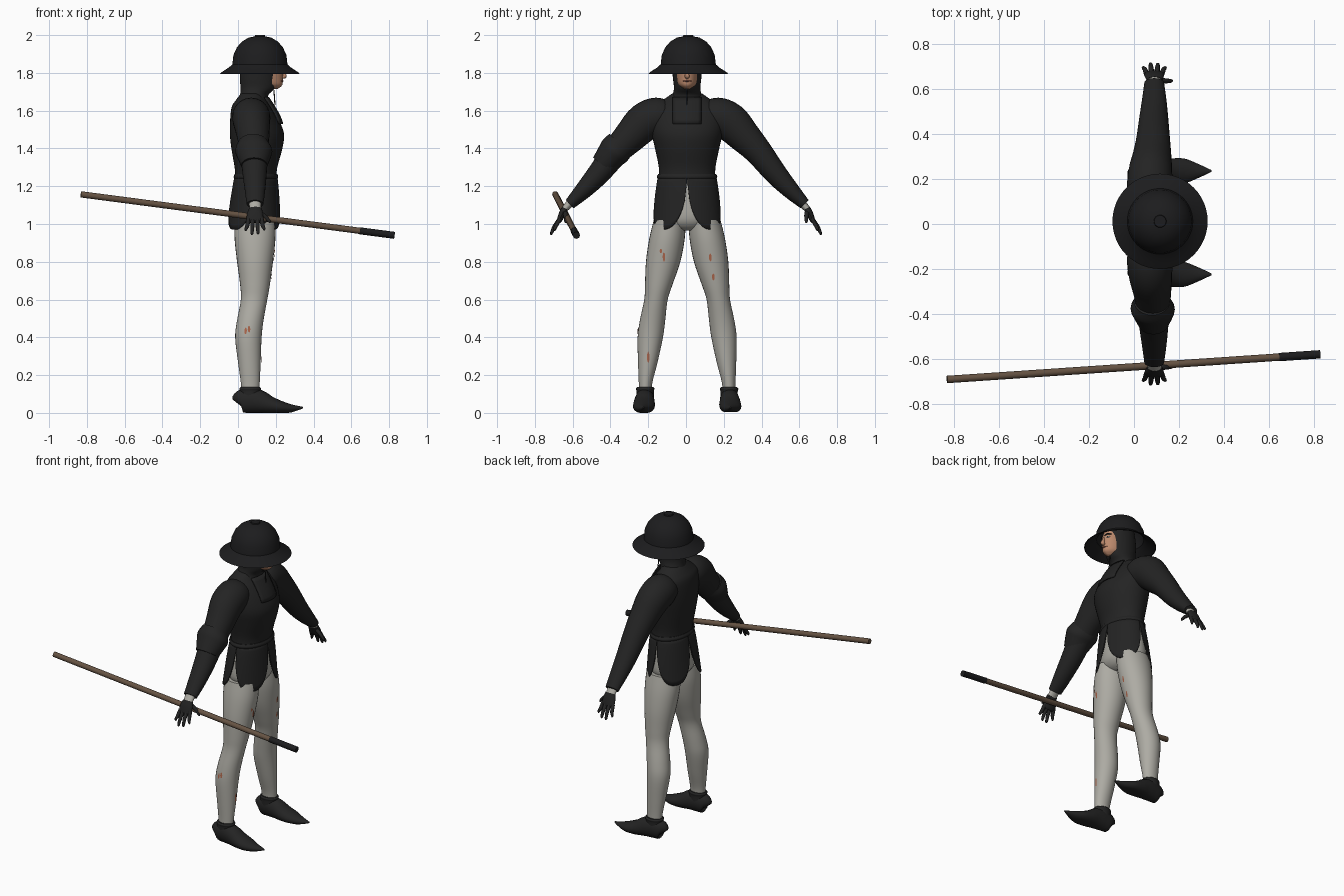
import bpy, bmesh, math
from mathutils import Vector

X, Y, Z = Vector((1, 0, 0)), Vector((0, 1, 0)), Vector((0, 0, 1))
Y0 = 0.006  # body centre line


def material(name, r, g, b):
    m = bpy.data.materials.new(name)
    m.diffuse_color = (r, g, b, 1)
    return m


BLACK = material("black cloth", 0.017, 0.017, 0.017)
HOSE = material("pale hose", 0.42, 0.41, 0.37)
SKIN = material("skin", 0.50, 0.25, 0.15)
WOOD = material("wood", 0.13, 0.085, 0.055)
IRON = material("dark iron", 0.012, 0.012, 0.013)
RED = material("red stain", 0.40, 0.13, 0.07)
LIP = material("lips", 0.28, 0.10, 0.07)
WHITE = material("eye white", 0.55, 0.52, 0.48)


def finish(name, bm, mat, angle=45):
    bmesh.ops.recalc_face_normals(bm, faces=bm.faces)
    me = bpy.data.meshes.new(name)
    bm.to_mesh(me)
    bm.free()
    me.materials.append(mat)
    ob = bpy.data.objects.new(name, me)
    bpy.context.collection.objects.link(ob)
    bpy.ops.object.select_all(action='DESELECT')
    ob.select_set(True)
    bpy.context.view_layer.objects.active = ob
    bpy.ops.object.shade_smooth_by_angle(angle=math.radians(angle))
    return ob


def smooth_rows(rows, steps):
    """Catmull-Rom interpolation of number rows."""
    out = []
    for i in range(len(rows) - 1):
        a, b, c, d = (rows[max(i - 1, 0)], rows[i], rows[i + 1],
                      rows[min(i + 2, len(rows) - 1)])
        for k in range(steps):
            t = k / steps
            out.append([0.5 * (2 * q + (r - p) * t + (2 * p - 5 * q + 4 * r - s) * t * t
                               + (3 * q - p - 3 * r + s) * t ** 3)
                        for p, q, r, s in zip(a, b, c, d)])
    return out + [list(rows[-1])]


def loft(name, rows, mat, u=X, n=24, steps=4, floor=None, flat=False):
    """Closed tube; row = x, y, z, half width along u, half width across u."""
    rows = smooth_rows(rows, steps)
    pts = [Vector(r[:3]) for r in rows]
    bm, rings = bmesh.new(), []
    for i, r in enumerate(rows):
        t = pts[min(i + 1, len(pts) - 1)] - pts[max(i - 1, 0)]
        if flat:
            t = Z
        v = t.cross(u).normalized()
        ring = []
        for k in range(n):
            a = 2 * math.pi * k / n
            p = pts[i] + u * (max(r[3], .001) * math.cos(a)) + v * (max(r[4], .001) * math.sin(a))
            if floor is not None:
                p.z = max(p.z, floor)
            ring.append(bm.verts.new(p))
        rings.append(ring)
    for a, b in zip(rings, rings[1:]):
        for k in range(n):
            bm.faces.new((a[k], a[k - 1], b[k - 1], b[k]))
    bm.faces.new(rings[0])
    bm.faces.new(rings[-1])
    return finish(name, bm, mat)


def column(name, rows, mat, **kw):
    """Upright loft; row = z, centre x, half depth, half width."""
    return loft(name, [(cx, Y0, z, rx, ry) for z, cx, rx, ry in rows], mat, flat=True, **kw)


def sheet(name, fn, nu, nv, mat, thick):
    """Thin solid sheet from a function of u, v in 0..1."""
    bm = bmesh.new()
    g = [[bm.verts.new(fn(i / nu, j / nv)) for j in range(nv + 1)] for i in range(nu + 1)]
    for i in range(nu):
        for j in range(nv):
            bm.faces.new((g[i][j], g[i + 1][j], g[i + 1][j + 1], g[i][j + 1]))
    ob = finish(name, bm, mat)
    m = ob.modifiers.new("thickness", 'SOLIDIFY')
    m.thickness, m.offset = thick, 0
    return ob


# Torso, belt and pelvis
column("doublet", [(1.235, .095, .108, .150), (1.30, .095, .113, .150), (1.40, .10, .135, .170),
                   (1.48, .10, .143, .188), (1.56, .085, .126, .195), (1.62, .07, .103, .175),
                   (1.655, .068, .08, .13), (1.69, .075, .06, .08)], BLACK, n=40)
column("belt", [(1.235, .095, .112, .153), (1.25, .095, .118, .16), (1.265, .095, .112, .153)],
       BLACK, n=40)
column("hips", [(.965, .09, .05, .05), (.985, .09, .085, .12), (1.03, .088, .112, .16),
                (1.12, .09, .112, .158), (1.24, .095, .1, .14)], HOSE, n=32)

# Four rounded skirt panels, split at front, back and sides
for q in range(4):
    def panel(u, v, q=q):
        w = 2 * u - 1
        a = math.radians(45 + 90 * q + 44.5 * w)
        z = 1.25 - v * (0.03 + 0.25 * (1 - abs(w) ** 2.6) ** 0.6)
        f = (1.25 - z) / 0.28
        return (.095 - .012 * f + (.11 + .034 * f ** .8) * math.cos(a),
                Y0 + (.15 + .036 * f ** .7) * math.sin(a), z)
    sheet("skirt_panel", panel, 24, 10, BLACK, .006)

# Hood, face and helmet
column("hood", [(1.62, .08, .088, .10), (1.68, .085, .075, .078), (1.72, .105, .092, .07),
                (1.77, .11, .1, .075), (1.83, .115, .105, .08), (1.9, .12, .1, .08)], BLACK, n=32)
column("face", [(1.715, .15, .06, .02), (1.735, .15, .084, .046), (1.77, .145, .092, .057),
                (1.83, .145, .093, .061), (1.9, .14, .07, .055)], SKIN, n=32)
loft("nose", [(.228, Y0, 1.835, .007, .006), (.24, Y0, 1.80, .009, .01),
              (.245, Y0, 1.782, .013, .012), (.232, Y0, 1.774, .008, .005)], SKIN, u=Y, n=12)
loft("mouth", [(.228, Y0 - .022, 1.757, .002, .003), (.236, Y0, 1.757, .005, .005),
               (.228, Y0 + .022, 1.757, .002, .003)], LIP, u=Z, n=8)
for s in (-1, 1):
    loft("eye", [(.221, Y0 + s * .037, 1.818, .002, .003), (.229, Y0 + s * .026, 1.818, .006, .004),
                 (.234, Y0 + s * .014, 1.818, .002, .003)], WHITE, u=Z, n=8)
    loft("pupil", [(.228, Y0 + s * .026, 1.818, .004, .004),
                   (.234, Y0 + s * .026, 1.818, .004, .004)], BLACK, u=Z, n=10, steps=1)
    loft("eyebrow", [(.217, Y0 + s * .045, 1.834, .002, .003), (.230, Y0 + s * .028, 1.838, .004, .004),
                     (.238, Y0 + s * .01, 1.832, .003, .003)], BLACK, u=Z, n=8)

bm = bmesh.new()
profile = [(0, 2.0), (.026, 2.0), (.028, 1.993), (.06, 1.987), (.095, 1.966), (.122, 1.935),
           (.14, 1.895), (.146, 1.845), (.165, 1.828), (.19, 1.812), (.212, 1.797),
           (.207, 1.795), (.16, 1.823), (.138, 1.845), (.13, 1.895), (.085, 1.96), (0, 1.98)]
vs = [bm.verts.new((.116 + r, .012, z)) for r, z in profile]
es = [bm.edges.new(p) for p in zip(vs, vs[1:])]
bmesh.ops.spin(bm, geom=vs + es, cent=(.116, .012, 0), axis=Z, angle=2 * math.pi, steps=48)
bmesh.ops.remove_doubles(bm, verts=bm.verts, dist=.0005)
finish("helmet", bm, IRON, 35)

# Collar flap and lace on the chest
sheet("collar_flap", lambda u, v: (.236 - .075 * v ** 1.3 - 3.5 * (.075 * (2 * u - 1)) ** 2,
                                   Y0 + .075 * (2 * u - 1), 1.53 + .14 * v), 8, 6, BLACK, .008)
loft("lace", [(.196, Y0, 1.63, .003, .003), (.19, Y0, 1.71, .003, .003)], BLACK, n=8, steps=1)

legs = []
for s in (-1, 1):
    def side(rows, dy=Y0):
        return [(x, dy + s * y, z, a, b) for x, y, z, a, b in rows]

    # Leg
    legs.append(loft("leg", side([
        (.065, .222, .09, .045, .034), (.065, .220, .16, .05, .036), (.06, .208, .27, .06, .052),
        (.055, .195, .40, .07, .067), (.065, .183, .49, .07, .067), (.085, .165, .60, .07, .062),
        (.09, .150, .68, .079, .073), (.09, .127, .80, .095, .091), (.09, .107, .92, .108, .094),
        (.09, .092, 1.02, .108, .085)]), HOSE, flat=True, n=28))
    # Pointed shoe and its cuff
    loft("shoe", side([
        (-.002, .222, .05, .015, .03), (.012, .222, .06, .04, .058), (.07, .224, .066, .05, .066),
        (.12, .226, .058, .054, .06), (.17, .228, .042, .058, .046), (.225, .23, .03, .055, .034),
        (.28, .23, .024, .034, .022), (.345, .23, .028, .004, .004)]),
        BLACK, u=Y, floor=0.004 if s > 0 else 0.0, n=20)
    loft("shoe_cuff", side([(.065, .222, .08, .054, .046), (.065, .222, .115, .056, .046),
                            (.065, .222, .128, .058, .049), (.065, .222, .136, .052, .043)]),
         BLACK, flat=True)
    # Sleeve
    loft("sleeve", side([
        (.07, .09, 1.565, .085, .07), (.07, .15, 1.57, .1, .1), (.072, .225, 1.54, .098, .102),
        (.08, .30, 1.465, .086, .088), (.085, .375, 1.385, .075, .073), (.088, .47, 1.265, .064, .06),
        (.09, .55, 1.177, .054, .046), (.09, .622, 1.105, .044, .030)]), BLACK)
    # Wrist
    loft("wrist", side([(.09, .61, 1.115, .032, .022), (.092, .65, 1.07, .03, .016)], 0),
         HOSE, n=16, steps=1)
    # Gloved hand: palm, four fingers, thumb
    loft("glove_palm", side([(.092, .64, 1.083, .034, .018), (.09, .655, 1.055, .042, .018),
                             (.09, .67, 1.02, .044, .014), (.09, .676, 1.008, .036, .008)], 0),
         BLACK, n=16)
    for x0, x1, y1, z1 in ((.056, .042, .695, .962), (.078, .074, .712, .942),
                           (.102, .106, .71, .945), (.124, .138, .695, .965)):
        loft("glove_finger", side([(x0, .666, 1.03, .012, .011),
                                   ((x0 + x1) / 2, (.69 + y1) / 2 - .005, .99, .011, .010),
                                   (x1, y1, z1 + .01, .008, .008), (x1, y1, z1, .003, .003)], 0),
             BLACK, n=10)
    loft("glove_thumb", side([(.115, .64, 1.06, .013, .012), (.143, .637, 1.04, .011, .011),
                              (.165, .637, 1.015, .008, .008), (.17, .637, 1.005, .003, .003)], 0),
         BLACK, u=Y, n=10)

# Elbow guard on the weapon arm
loft("elbow_guard", [(.08, -.345, 1.425, .08, .08), (.083, -.375, 1.39, .098, .085),
                     (.085, -.40, 1.36, .09, .078), (.086, -.44, 1.31, .069, .066)], BLACK)

# Staff and its iron end
tail, tip = Vector((-.832, -.692, 1.157)), Vector((.828, -.58, .940))
joint = tail.lerp(tip, .89)
for name, a, b, r, mat in (("staff", tail, joint, .0165, WOOD), ("staff_end", joint, tip, .0185, IRON)):
    loft(name, [(*a, r, r), (*b, r, r)], mat, u=(tip - tail).cross(Z).normalized(), n=16, steps=1)

# Small red stains lying on the hose
bpy.context.view_layer.update()
for leg, x, y, z, h in ((0, .3, -.105, .81, .025), (1, .3, .13, .81, .022), (1, .3, .13, .70, .02),
                        (0, .3, -.215, .29, .03), (0, .01, -.4, .455, .018), (0, .07, -.4, .46, .018),
                        (0, .3, -.17, .85, .012)):
    ok, p, nrm, _ = legs[leg].closest_point_on_mesh(Vector((x, y, z)))
    across = nrm.cross(Z).normalized()
    up = across.cross(nrm)
    p = Vector((p.x, p.y, p.z))
    bm = bmesh.new()
    bm.faces.new([bm.verts.new(p + nrm * .003 + across * (.007 * math.cos(k * math.pi / 4))
                               + up * (h * math.sin(k * math.pi / 4))) for k in range(8)])
    finish("stain", bm, RED)
